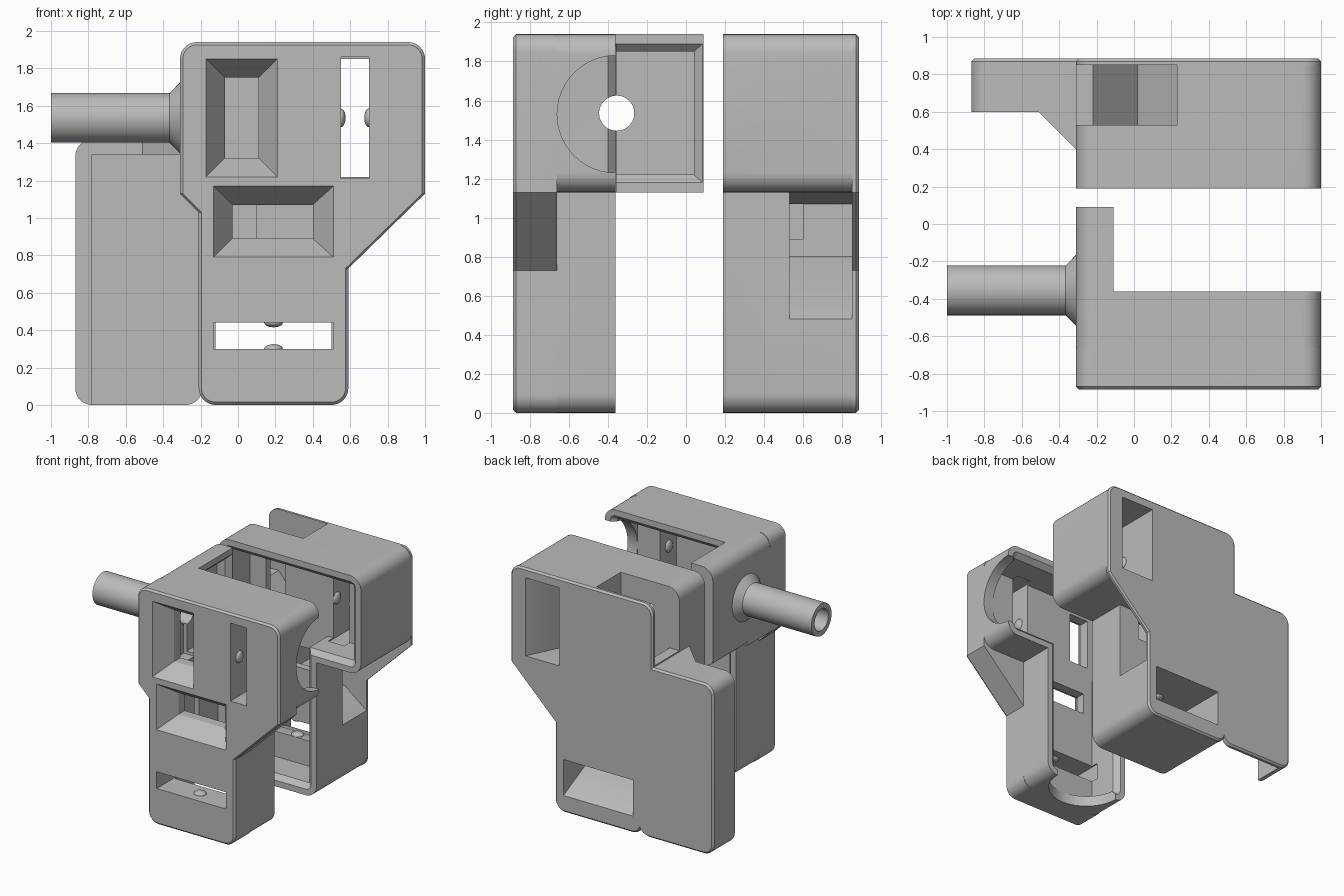
import bpy, bmesh, math
from mathutils import Vector

cube = bpy.data.objects.get("Cube")
if cube:
    bpy.data.objects.remove(cube, do_unlink=True)

grey = bpy.data.materials.new("plain grey")
grey.use_nodes = True
grey.diffuse_color = (0.5, 0.5, 0.5, 1)
grey.node_tree.nodes["Principled BSDF"].inputs["Base Color"].default_value = (0.5, 0.5, 0.5, 1)


def rounded(corners, steps=8):
    """Outline from (u, v, radius); a radius is for square corners only."""
    out = []
    for i, (u, v, r) in enumerate(corners):
        p = Vector((u, v))
        if r <= 0:
            out.append(p)
            continue
        a = (Vector(corners[i - 1][:2]) - p).normalized()
        b = (Vector(corners[(i + 1) % len(corners)][:2]) - p).normalized()
        centre = p + (a + b) * r
        for k in range(steps + 1):
            t = math.pi / 2 * k / steps
            out.append(centre - r * (math.cos(t) * b + math.sin(t) * a))
    return out


def rect(u0, u1, v0, v1, r=0):
    return rounded([(u0, v1, r), (u0, v0, r), (u1, v0, r), (u1, v1, r)])


def circle(u, v, r, n=48):
    return [(u + r * math.cos(2 * math.pi * k / n), v + r * math.sin(2 * math.pi * k / n)) for k in range(n)]


def loft(name, axis, *sections):
    """Closed solid through (outline, level) sections along an axis."""
    place = {"x": lambda u, v, l: (l, u, v), "y": lambda u, v, l: (u, l, v), "z": lambda u, v, l: (u, v, l)}[axis]
    bm = bmesh.new()
    rings = [[bm.verts.new(place(u, v, level)) for u, v in pts] for pts, level in sections]
    for low, high in zip(rings, rings[1:]):
        for i in range(len(low)):
            j = (i + 1) % len(low)
            bm.faces.new((low[i], low[j], high[j], high[i]))
    bm.faces.new(rings[0])
    bm.faces.new(rings[-1])
    bmesh.ops.recalc_face_normals(bm, faces=bm.faces)
    mesh = bpy.data.meshes.new(name)
    bm.to_mesh(mesh)
    bm.free()
    mesh.materials.append(grey)
    obj = bpy.data.objects.new(name, mesh)
    bpy.context.collection.objects.link(obj)
    return obj


def combine(obj, operation, *others):
    """Apply booleans with the other solids, then remove them."""
    for other in others:
        mod = obj.modifiers.new("boolean", "BOOLEAN")
        mod.operation, mod.solver, mod.object = operation, "EXACT", other
        bpy.context.view_layer.update()
        graph = bpy.context.evaluated_depsgraph_get()
        mesh = bpy.data.meshes.new_from_object(obj.evaluated_get(graph))
        obj.modifiers.clear()
        obj.data = mesh
        bpy.data.objects.remove(other, do_unlink=True)


def finish(obj):
    bpy.ops.object.select_all(action="DESELECT")
    obj.select_set(True)
    bpy.context.view_layer.objects.active = obj
    bpy.ops.object.shade_smooth_by_angle(angle=math.radians(30))


def face_outline(t=0):
    """Cover plate outline with sloped shoulders, inset by t."""
    r = 0.09 - t
    return rounded([(-.31 + t, 1.94 - t, r), (-.31 + t, 1.13, 0), (-.21 + t, 1.03, 0), (-.21 + t, t, r),
                    (.59 - t, t, r), (.59 - t, .73, 0), (1 - t, 1.13, 0), (1 - t, 1.94 - t, r)])


def body_outline(t=0):
    """Box outline with square shoulders, inset by t."""
    r = 0.1 - t
    return rounded([(-.31 + t, 1.94 - t, r), (-.31 + t, 1.13 + t, 0), (-.21 + t, 1.13 + t, 0), (-.21 + t, t, r),
                    (.59 - t, t, r), (.59 - t, 1.13 + t, 0), (1 - t, 1.13 + t, r), (1 - t, 1.94 - t, r)])


upper_slot = (.55, .70, 1.21, 1.86)
lower_slot = (-.13, .51, .30, .44)

# Front half: thick face plate, hollow body and side tongue
front = loft("front_case", "y", (face_outline(.015), -.885), (face_outline(), -.87), (face_outline(), -.66))
tongue = [(-.31, 1.94, .1), (-.31, 1.13, .05), (-.11, 1.13, 0), (-.11, 1.94, 0)]
combine(front, "UNION",
        loft("body", "y", (body_outline(), -.75), (body_outline(), -.36)),
        loft("tongue", "y", (rounded(tongue), -.7), (rounded(tongue), .09)))

# Tube socket joined to the tongue
combine(front, "UNION", loft("tube", "x", (circle(-.355, 1.535, .133), -1), (circle(-.355, 1.535, .133), -.365),
                             (circle(-.355, 1.535, .19), -.31), (circle(-.355, 1.535, .19), -.27)))
narrow, wide = rect(-.38, .04, 1.22, 1.85), rect(-.36, .085, 1.18, 1.89)
combine(front, "DIFFERENCE",
        loft("cavity", "y", (body_outline(.09), -.66), (body_outline(.09), -.40),
             (body_outline(.05), -.36), (body_outline(.05), -.359)),
        loft("tongue_recess", "x", (narrow, -.22), (narrow, -.15), (wide, -.11), (wide, .1)),
        loft("tube_bore", "x", (circle(-.355, 1.535, .09), -1.1), (circle(-.355, 1.535, .09), -.15)),
        loft("side_port", "x", (circle(-.36, 1.53, .3), .8), (circle(-.36, 1.53, .3), 1.1)),
        loft("bottom_port", "z", (circle(.19, -.36, .3), -.1), (circle(.19, -.36, .3), .2)))

# Funnel windows and straight slots in the face plate
for outer, inner in (((-.17, .21, 1.22, 1.85), (-.07, .11, 1.32, 1.75)),
                     ((-.13, .51, .79, 1.17), (-.03, .40, .89, 1.07))):
    combine(front, "DIFFERENCE", loft("window", "y", (rect(*outer), -.95), (rect(*outer), -.885),
                                      (rect(*inner), -.74), (rect(*inner), -.6)))
for slot in (upper_slot, lower_slot):
    combine(front, "DIFFERENCE", loft("slot", "y", (rect(*slot), -.95), (rect(*slot), -.6)))
finish(front)

# Back half: open side wing with a sloped gusset
back = loft("back_case", "y", (rect(-.87, -.19, 0, 1.42, .09), .60), (rect(-.87, -.19, 0, 1.42, .09), .87),
            (rect(-.855, -.19, .015, 1.405, .075), .885))
wing_space = rect(-.78, -.1, -.2, 1.34)
combine(back, "DIFFERENCE", loft("wing_space", "y", (wing_space, .5), (wing_space, .85)))
gusset = [(-.51, .6), (-.29, .38), (-.29, .65), (-.51, .65)]
combine(back, "UNION",
        loft("gusset", "z", (gusset, 1.34), (gusset, 1.42)),
        loft("body", "y", (body_outline(), .19), (body_outline(), .87)),
        loft("plate", "y", (face_outline(), .85), (face_outline(), .87), (face_outline(.015), .885)))

# Hollow front of the back half, and the two outlet channels
top_channel = [(-.4, 2.1), (-.4, 1.43), (-.22, 1.43), (.02, 1.15), (.23, 1.4), (.23, 2.1)]
side_channel = [(.7, .48), (.59, .48), (.42, .61), (.1, .8), (.1, 1.07), (.5, 1.13), (.7, 1.13)]
combine(back, "DIFFERENCE",
        loft("cavity", "y", (body_outline(.05), .1), (body_outline(.05), .19),
             (body_outline(.09), .23), (body_outline(.09), .47)),
        loft("top_channel", "y", (top_channel, .53), (top_channel, .85)),
        loft("side_channel", "y", (side_channel, .53), (side_channel, .85)))
for inner in ((-.07, .11, 1.32, 1.75), (-.03, .40, .89, 1.07)):
    combine(back, "DIFFERENCE", loft("window", "y", (rect(*inner), .4), (rect(*inner), .6)))

# Slots that flare on one side towards the back
for slot, flared in ((upper_slot, (.55, .86, 1.21, 1.86)), (lower_slot, (-.13, .51, .14, .44))):
    combine(back, "DIFFERENCE", loft("slot", "y", (rect(*slot), .4), (rect(*slot), .56),
                                     (rect(*flared), .885), (rect(*flared), .95)))
finish(back)

# Small grip bumps on the slot walls
for half, y in (("front", -.77), ("back", .515)):
    for label, x, z, size in (("upper_left", .70, 1.535, (.025, .045, .05)),
                              ("upper_right", .55, 1.535, (.025, .045, .05)),
                              ("lower_top", .19, .44, (.05, .045, .025)),
                              ("lower_bottom", .19, .30, (.05, .045, .025))):
        bpy.ops.mesh.primitive_uv_sphere_add(segments=20, ring_count=10, radius=1, location=(x, y, z))
        bump = bpy.context.object
        bump.name = half + "_bump_" + label
        bump.scale = size
        bump.data.materials.append(grey)
        finish(bump)
